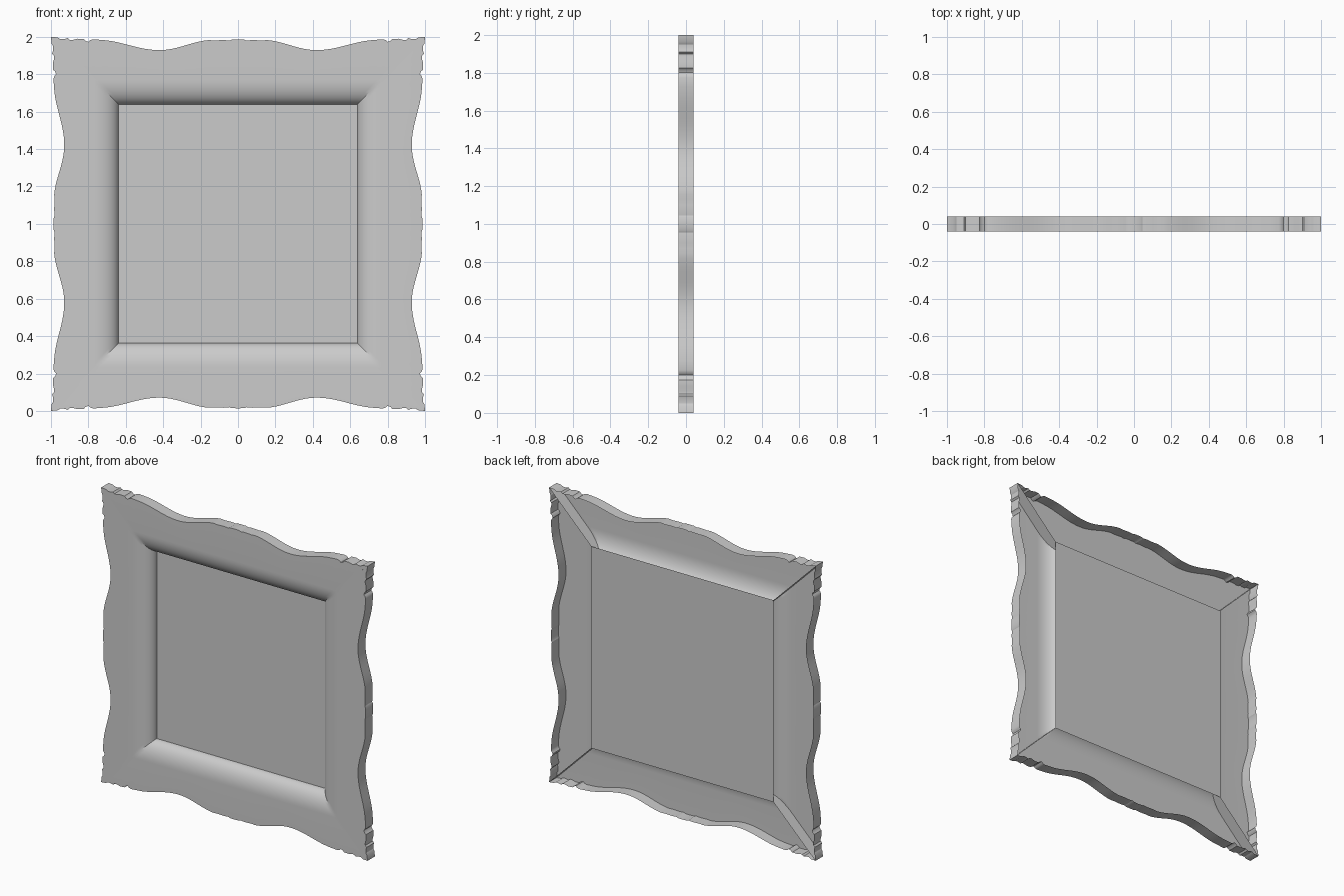
import bpy, bmesh, math

cube = bpy.data.objects.get("Cube")
if cube:
    bpy.data.objects.remove(cube, do_unlink=True)

FRONT, BACK = -0.04, 0.04
ROLL_OUT, OPENING, PANEL = 0.77, 0.638, 0.685

grey = bpy.data.materials.new("plain_grey")
grey.use_nodes = True
grey.diffuse_color = (0.6, 0.6, 0.6, 1)
grey.node_tree.nodes["Principled BSDF"].inputs["Base Color"].default_value = grey.diffuse_color


def finish(bm, name, smooth=False):
    mesh = bpy.data.meshes.new(name)
    bm.to_mesh(mesh)
    bm.free()
    mesh.materials.append(grey)
    obj = bpy.data.objects.new(name, mesh)
    bpy.context.collection.objects.link(obj)
    if smooth:
        bpy.ops.object.select_all(action='DESELECT')
        obj.select_set(True)
        bpy.context.view_layer.objects.active = obj
        bpy.ops.object.shade_smooth_by_angle(angle=math.radians(30))
    return obj


def turn(k, along, out):
    """Point on side k: distance along the side and distance from the centre."""
    c, s = ((1, 0), (0, 1), (-1, 0), (0, -1))[k]
    return c * along + s * out, 1 - s * along + c * out


# Half of the scalloped edge: distance from the middle, inset
wave = [(0.13, 0.018 + 0.052 * 0.03)]
for i in range(1, 24):
    t = 0.13 + 0.62 * i / 24
    phase = (t - 0.13) / 0.29 if t < 0.42 else (0.75 - t) / 0.33
    wave.append((t, 0.016 + 0.055 * (1 - math.cos(math.pi * phase)) / 2))
half = [(0.035, 0.015), (0.045, 0.02), (0.075, 0.017), (0.1, 0.018)] + wave + [
    (0.775, 0.013), (0.79, 0.018), (0.8, 0.027), (0.815, 0.022), (0.825, 0.011),
    (0.86, 0.01), (0.885, 0.017), (0.9, 0.016), (0.91, 0.006), (0.93, 0.012),
    (0.95, 0.012), (0.965, 0.003)]
edge = [(-t, d) for t, d in reversed(half)] + [(0, 0.014)] + half

# Rounded inner lip: (distance from centre, depth)
STEPS = 12
lip = []
for i in range(STEPS + 1):
    a = math.pi / 2 * i / STEPS
    lip.append((ROLL_OUT - (ROLL_OUT - OPENING) * math.sin(a),
                BACK - (BACK - FRONT) * math.cos(a)))

# Frame: open-backed shell of skirt, flat face and rolled lip
bm = bmesh.new()
for k in range(4):
    columns = []
    for t, d in [(-1, 0)] + edge + [(1, 0)]:
        column = []
        for out, y in [(1 - d, BACK), (1 - d, FRONT)]:
            x, z = turn(k, t, out)
            column.append(bm.verts.new((x, y, z)))
        for r, y in lip:
            x, z = turn(k, t * r, r)
            column.append(bm.verts.new((x, y, z)))
        columns.append(column)
    for a, b in zip(columns, columns[1:]):
        for i in range(len(a) - 1):
            bm.faces.new((a[i], b[i], b[i + 1], a[i + 1]))
bmesh.ops.remove_doubles(bm, verts=bm.verts, dist=0.0001)
bmesh.ops.recalc_face_normals(bm, faces=bm.faces)
# The face must look to the front
face = max(bm.faces, key=lambda f: abs(f.normal.y) * f.calc_area())
if face.normal.y > 0:
    bmesh.ops.reverse_faces(bm, faces=bm.faces)
finish(bm, "scalloped_frame", True)

# Mitre walls behind the four corners
bm = bmesh.new()
for sx in (-1, 1):
    for sz in (-1, 1):
        profile = [(1, BACK), (1, FRONT)] + lip
        bm.faces.new([bm.verts.new((sx * r, y, 1 + sz * r)) for r, y in profile])
finish(bm, "corner_mitre_walls")

# Hairline joint showing at one front corner
bm = bmesh.new()
for s in (-1, 1):
    quad = ((0.91, FRONT), (0.998, FRONT), (0.998, FRONT - 0.001), (0.91, FRONT - 0.001))
    bm.faces.new([bm.verts.new((r + s * 0.001, y, 1 + r - s * 0.001)) for r, y in quad])
finish(bm, "corner_joint")

# Flat panel closing the opening
bm = bmesh.new()
corners = ((-1, -1), (1, -1), (1, 1), (-1, 1))
bm.faces.new([bm.verts.new((PANEL * x, BACK, 1 + PANEL * z)) for x, z in corners])
finish(bm, "back_panel")
